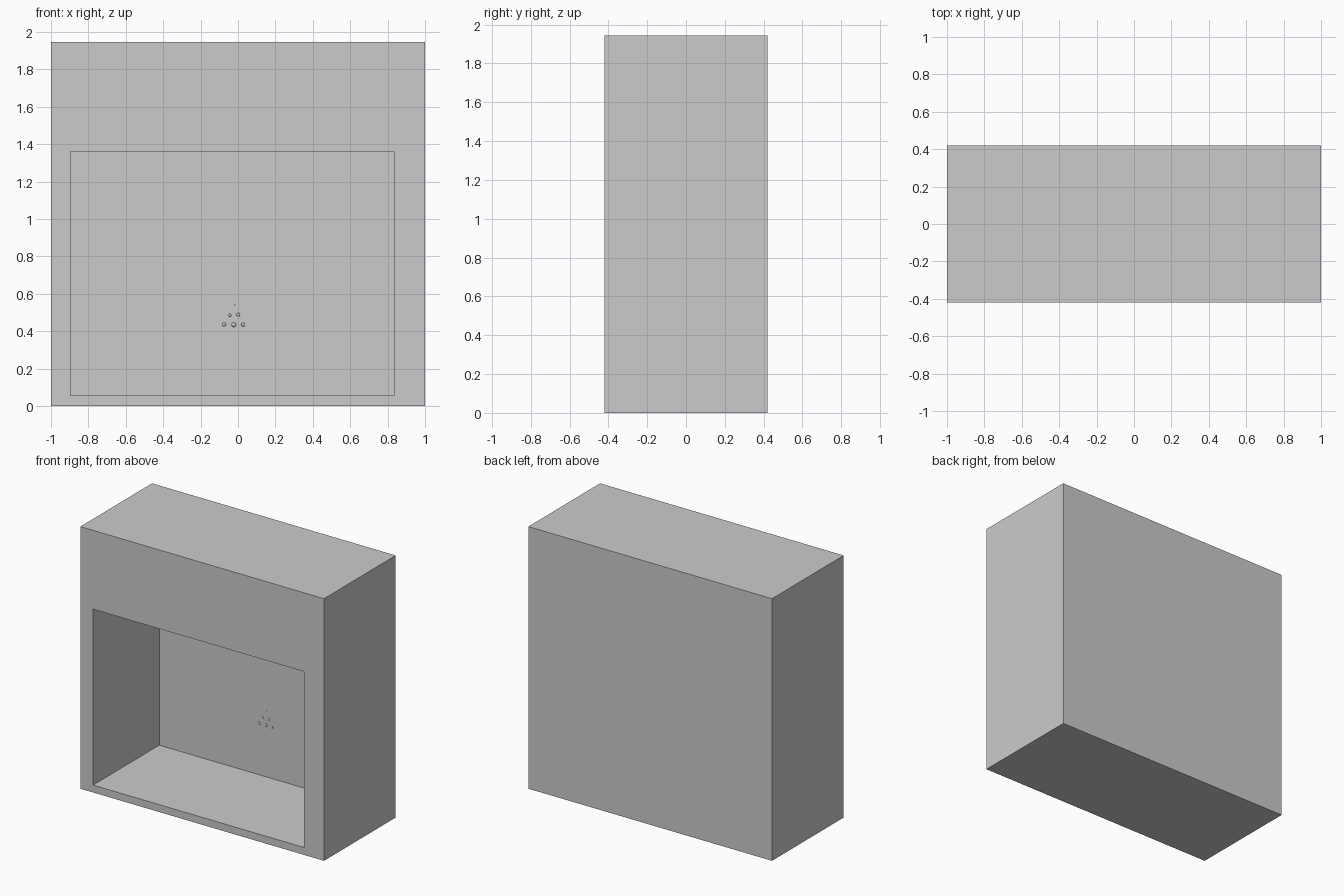
import bpy, math

if "Cube" in bpy.data.objects:
    bpy.data.objects.remove(bpy.data.objects["Cube"])

W, D, H = 2.0, 0.84, 1.945               # outer size
X0, X1, Z0, Z1 = -0.895, 0.835, 0.055, 1.36   # front opening
BACK = 0.355                              # inner back wall


def box(name, x0, x1, y0, y1, z0, z1):
    bpy.ops.mesh.primitive_cube_add(size=1, location=((x0 + x1) / 2, (y0 + y1) / 2, (z0 + z1) / 2))
    ob = bpy.context.object
    ob.name = name
    ob.scale = (x1 - x0, y1 - y0, z1 - z0)
    bpy.ops.object.transform_apply(location=False, rotation=False, scale=True)
    return ob


# Cabinet with a deep recess cut from the front
cabinet = box("cabinet", -W / 2, W / 2, -D / 2, D / 2, 0, H)
cutter = box("recess_cutter", X0, X1, -D / 2 - 0.2, BACK, Z0, Z1)
mod = cabinet.modifiers.new("recess", 'BOOLEAN')
mod.operation = 'DIFFERENCE'
mod.solver = 'EXACT'
mod.object = cutter
bpy.context.view_layer.objects.active = cabinet
bpy.ops.object.modifier_apply(modifier=mod.name)
bpy.data.objects.remove(cutter)

# Small triangle of studs just showing on the inner back wall
studs = [(-0.075, 0.435, 0.011), (-0.023, 0.435, 0.013), (0.028, 0.435, 0.011),
         (-0.045, 0.485, 0.009), (0.001, 0.488, 0.011), (-0.014, 0.54, 0.004)]
for i, (x, z, r) in enumerate(studs):
    bpy.ops.mesh.primitive_uv_sphere_add(segments=8, ring_count=6, radius=r,
                                         location=(x, BACK, z), rotation=(math.pi / 2, 0, 0))
    stud = bpy.context.object
    stud.name = f"stud_{i + 1}"
    stud.scale.z = 0.5
